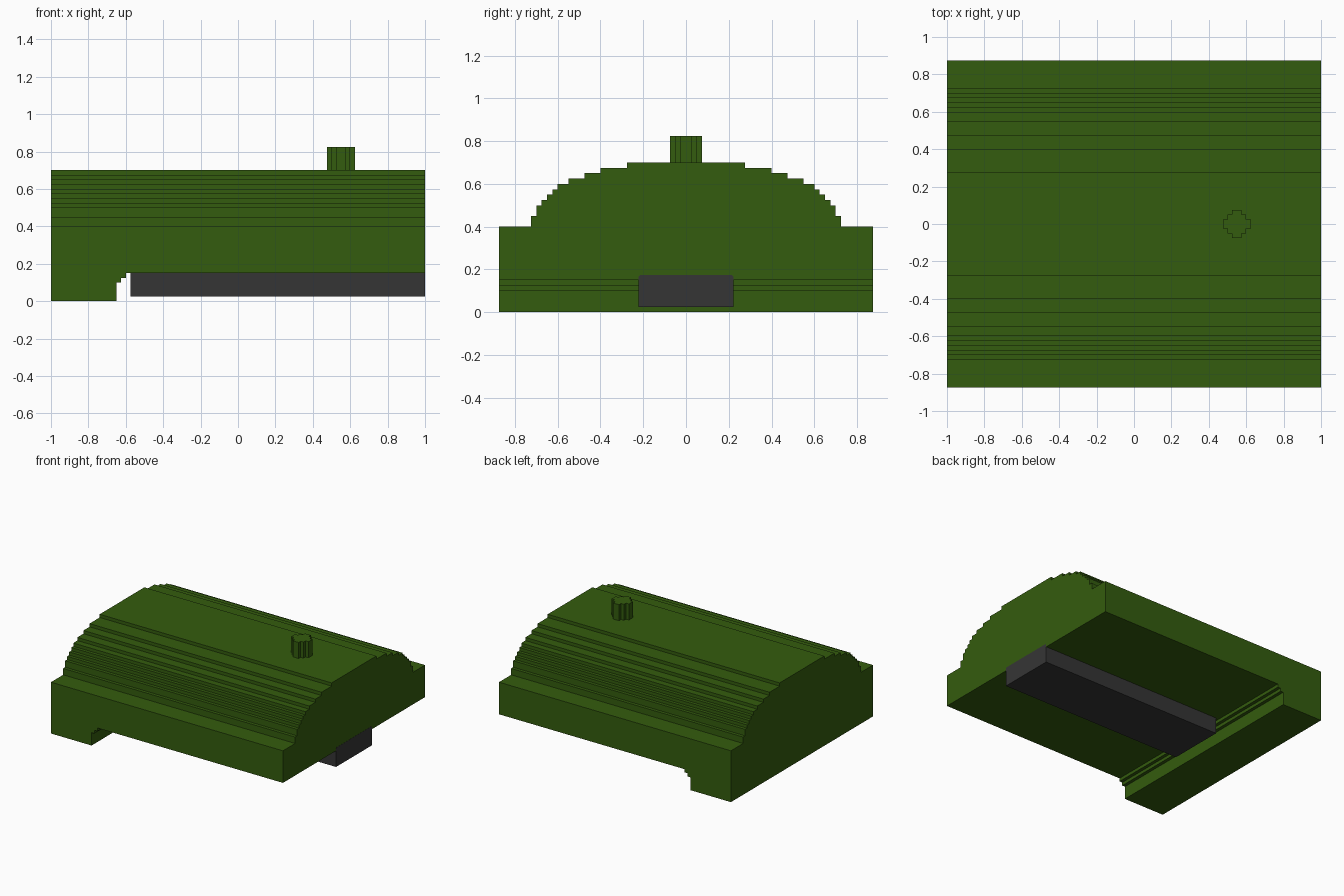
import bpy, bmesh
from mathutils import Vector

cube = bpy.data.objects.get("Cube")
if cube:
    bpy.data.objects.remove(cube, do_unlink=True)


def material(name, rgb):
    m = bpy.data.materials.new(name)
    m.use_nodes = True
    m.diffuse_color = (*rgb, 1)
    m.node_tree.nodes["Principled BSDF"].inputs["Base Color"].default_value = (*rgb, 1)
    return m


green = material("moss green", (0.034, 0.107, 0.0044))
grey = material("dark grey", (0.036, 0.036, 0.036))


def prism(name, profile, axis, start, end, mat):
    """Extrude a flat profile along an axis; profile is (y,z), (x,z) or (x,y)."""
    def place(a, b):
        co = [a, b]
        co.insert(axis, start)
        return Vector(co)
    bm = bmesh.new()
    face = bm.faces.new([bm.verts.new(place(a, b)) for a, b in profile])
    out = bmesh.ops.extrude_face_region(bm, geom=[face])
    shift = Vector((0, 0, 0))
    shift[axis] = end - start
    bmesh.ops.translate(bm, vec=shift,
                        verts=[v for v in out["geom"] if isinstance(v, bmesh.types.BMVert)])
    bmesh.ops.recalc_face_normals(bm, faces=bm.faces)
    mesh = bpy.data.meshes.new(name)
    bm.to_mesh(mesh)
    bm.free()
    mesh.materials.append(mat)
    obj = bpy.data.objects.new(name, mesh)
    bpy.context.collection.objects.link(obj)
    return obj


def mirrored(half):
    """Close a profile by mirroring its right half, listed bottom to top."""
    return half + [(-a, b) for a, b in reversed(half)]


def stairs(steps, base):
    """Right half of a stepped outline from (half width, top height) pairs."""
    pts, low = [], base
    for width, top in steps:
        pts += [(width, low), (width, top)]
        low = top
    return pts


# Base slab with a stepped foot along one end
prism("base", [(-1, 0), (-0.65, 0), (-0.65, 0.1), (-0.625, 0.1), (-0.625, 0.125),
               (-0.6, 0.125), (-0.6, 0.15), (1, 0.15), (1, 0.4), (-1, 0.4)],
      1, -0.875, 0.875, green)

# Stepped barrel roof
roof_steps = [(0.725, 0.45), (0.7, 0.5), (0.675, 0.525), (0.65, 0.55), (0.625, 0.575),
              (0.6, 0.6), (0.55, 0.625), (0.475, 0.65), (0.4, 0.675), (0.275, 0.7)]
prism("roof", mirrored(stairs(roof_steps, 0.4)), 0, -1, 1, green)

# Peg with a stepped round outline
peg_steps = [(0.025, -0.05), (0.05, -0.025), (0.075, 0.025), (0.05, 0.05), (0.025, 0.075)]
peg_outline = mirrored(stairs(peg_steps, -0.075))
prism("peg", [(0.55 + a, b) for a, b in peg_outline], 2, 0.7, 0.825, green)

# Bar under the base, set slightly into it
prism("under_bar", mirrored([(0.222, 0.025), (0.222, 0.167), (0.214, 0.175)]),
      0, -0.575, 1.001, grey)
